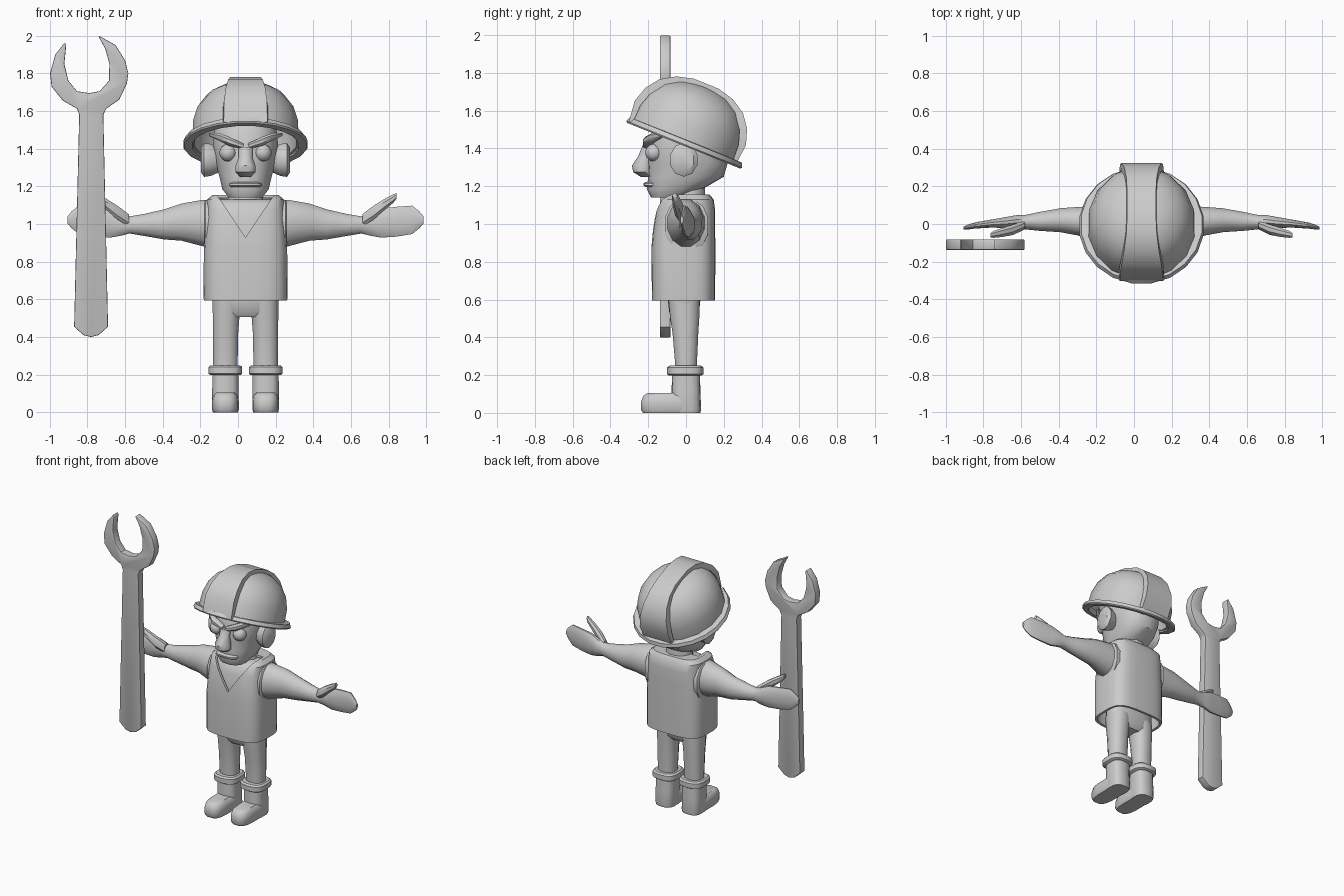
import bpy, bmesh
from math import cos, sin, pi, radians
from mathutils import Matrix, Vector

CX = 0.04  # the figure's own centre line (the wrench shifts the total bounds)


def ring(c, a, b, n=12, p=2.0, axis='z'):
    """Superellipse section; a, b are half sizes across the given axis."""
    pts = []
    for i in range(n):
        t = 2 * pi * (i + 0.5) / n
        u, v = cos(t), sin(t)
        u = a * (abs(u) ** (2 / p)) * (1 if u > 0 else -1)
        v = b * (abs(v) ** (2 / p)) * (1 if v > 0 else -1)
        off = Vector((u, v, 0)) if axis == 'z' else Vector((0, u, v))
        pts.append(Vector(c) + off)
    return pts


def loft(name, rings, caps=(True, True), closed=False, mat=None):
    bm = bmesh.new()
    rows = [[bm.verts.new(mat @ Vector(p) if mat else p) for p in r] for r in rings]
    n = len(rows[0])
    pairs = list(zip(rows, rows[1:])) + ([(rows[-1], rows[0])] if closed else [])
    for r0, r1 in pairs:
        for i in range(n):
            bm.faces.new((r0[i], r0[(i + 1) % n], r1[(i + 1) % n], r1[i]))
    if not closed:
        if caps[0]:
            bm.faces.new(rows[0])
        if caps[1]:
            bm.faces.new(rows[-1])
    bmesh.ops.recalc_face_normals(bm, faces=bm.faces)
    me = bpy.data.meshes.new(name)
    bm.to_mesh(me)
    bm.free()
    ob = bpy.data.objects.new(name, me)
    bpy.context.collection.objects.link(ob)
    return ob


def stack(name, secs, n=12, p=2.0, **kw):
    """Sections (dx, y, z, half x, half y) stacked upwards."""
    return loft(name, [ring((CX + d, y, z), a, b, n, p) for d, y, z, a, b in secs], **kw)


def limb(name, s, secs, n=10, p=2.0):
    """Sections (dx, y, z, half y, half z) running sideways on side s."""
    return loft(name, [ring((CX + s * d, y, z), a, b, n, p, 'x') for d, y, z, a, b in secs])


def solidify(ob, t):
    m = ob.modifiers.new("thickness", 'SOLIDIFY')
    m.thickness, m.offset = t, -1


# Vest shell, open below, with a V cut out of the front
vest_secs = [(0, -.013, .595, .222, .168), (0, -.013, .62, .224, .168), (0, -.014, .87, .222, .17),
             (0, -.010, .97, .215, .165), (0, -.002, 1.07, .208, .157), (0, .005, 1.13, .205, .142),
             (0, .01, 1.155, .175, .115)]
vest = stack("vest", vest_secs, 28, 3.6, caps=(False, True))
solidify(vest, .018)
tri = [(CX, .93), (CX + .25, 1.3), (CX - .25, 1.3)]
cutter = loft("neckline_cutter", [[(x, y, z) for x, z in tri] for y in (-.4, .02)])
cutter.hide_render = True
cut = vest.modifiers.new("neckline", 'BOOLEAN')
cut.operation, cut.object, cut.solver = 'DIFFERENCE', cutter, 'EXACT'

# Shirt inside the vest, neck, hips
stack("shirt", [(d, y, z - .025, a - .03, b - .03) for d, y, z, a, b in vest_secs[2:]], 28, 3.6)
stack("neck", [(0, .02, 1.08, .11, .09), (0, .02, 1.14, .095, .085), (0, .02, 1.24, .09, .08)], 12)
stack("hips", [(0, -.01, .505, .10, .06), (0, -.01, .535, .17, .08),
               (0, -.01, .60, .18, .088), (0, -.01, .72, .18, .09)], 16, 2.8)

# Head
stack("head", [(0, -.10, 1.14, .09, .085), (0, -.06, 1.185, .125, .148), (0, .0, 1.25, .14, .2),
               (0, .008, 1.32, .16, .212), (0, .01, 1.42, .175, .21), (0, .02, 1.52, .165, .19),
               (0, .02, 1.60, .12, .12)], 18, 2.4)
stack("nose", [(0, -.20, 1.25, .03, .04), (0, -.228, 1.275, .056, .052), (0, -.23, 1.31, .056, .056),
               (0, -.215, 1.355, .038, .04), (0, -.20, 1.41, .038, .032)], 10)
stack("mouth", [(0, -.17, 1.197, .08, .045), (0, -.17, 1.205, .088, .056),
                (0, -.17, 1.215, .085, .056), (0, -.17, 1.222, .07, .045)], 14, 3)

for s, side in ((-1, "right"), (1, "left")):
    # Face pairs
    bpy.ops.mesh.primitive_uv_sphere_add(segments=12, ring_count=8, radius=.046,
                                         location=(CX + s * .093, -.17, 1.378))
    bpy.context.object.name = side + "_eye"
    limb(side + "_brow", s, [(.012, -.205, 1.412, .026, .016), (.09, -.20, 1.44, .03, .026),
                             (.14, -.165, 1.462, .03, .022), (.195, -.11, 1.475, .012, .008)], 8)
    limb(side + "_ear", s, [(.14, -.01, 1.34, .05, .065), (.185, -.015, 1.34, .07, .085),
                            (.22, -.012, 1.34, .076, .09), (.237, -.01, 1.34, .052, .065)], 10)
    # Arm and hand in one piece, thumb, armhole rim
    limb(side + "_arm", s, [(.15, 0, 1.0, .105, .12), (.225, 0, 1.005, .10, .128),
                            (.34, .015, 1.01, .078, .102), (.43, .02, .998, .066, .083),
                            (.54, .014, .995, .052, .06), (.615, .01, .995, .04, .047),
                            (.66, .015, .998, .034, .062), (.72, .008, 1.005, .03, .08),
                            (.80, .002, 1.012, .022, .082), (.885, -.008, 1.022, .017, .078),
                            (.925, -.017, 1.022, .013, .045), (.945, -.022, 1.022, .008, .02)], 12)
    limb(side + "_thumb", s, [(.62, -.005, 1.02, .025, .035), (.68, -.03, 1.06, .03, .04),
                              (.74, -.045, 1.105, .026, .032), (.785, -.055, 1.135, .02, .024),
                              (.802, -.06, 1.15, .012, .016)], 8)
    limb(side + "_armhole_rim", s, [(.17, .003, .99, .118, .14), (.212, .003, .992, .118, .14),
                                    (.218, .003, .992, .11, .132)], 12, 2.3)
    # Leg, cuff, boot
    d = s * .107
    stack(side + "_leg", [(d, 0, .18, .063, .058), (d, 0, .27, .067, .06), (s * .106, -.003, .42, .069, .07),
                          (s * .103, -.007, .51, .073, .08), (s * .095, -.01, .60, .082, .085)], 12, 2.4)
    stack(side + "_cuff", [(d, -.004, .197, .08, .084), (d, -.004, .205, .091, .096),
                           (d, -.004, .24, .091, .096), (d, -.004, .25, .08, .084)], 14, 3)
    stack(side + "_boot_shaft", [(d, 0, 0, .068, .076), (d, 0, .02, .072, .08), (d, 0, .12, .071, .076),
                                 (d, 0, .22, .07, .074)], 14, 3)
    stack(side + "_boot_foot", [(d, -.082, 0, .064, .148), (d, -.082, .015, .072, .158),
                                (d, -.082, .06, .072, .157), (d, -.078, .09, .066, .15),
                                (d, -.074, .105, .05, .13)], 16, 3.2)

# Hard hat, tilted back: dome, brim, raised centre ridge
hat = Matrix.Translation((CX, -.005, 1.433)) @ Matrix.Rotation(radians(-22), 4, 'X')
profile = [(1.0, -.01), (.985, .10), (.90, .18), (.74, .245), (.50, .29), (.22, .312), (.08, .315)]
dome = loft("hat_dome", [ring((0, -.012, z), .288 * k, .305 * k, 16) for k, z in profile],
            caps=(False, True), mat=hat)
solidify(dome, .015)
loft("hat_brim", [ring((0, 0, z), r, r, 20) for r, z in
                  ((.28, .014), (.324, .012), (.334, -.012), (.328, -.02), (.285, -.02))],
     closed=True, mat=hat)
path = [(-k, z) for k, z in profile[:-1]] + [(k, z) for k, z in reversed(profile[:-1])]
strips = []
for k, z in path:
    w = .08 + .04 * abs(k) ** 3
    f = 1.055 if z > 0 else 1.0
    y, yi = -.012 + .305 * k * f, -.012 + .305 * k * .93
    top, low = z * 1.055, z * .93
    strips.append([(-w, yi, low), (-w + .004, y, top), (w - .004, y, top), (w, yi, low)])
loft("hat_ridge", strips, mat=hat)

# Wrench: flat outline with thickness
outline = [(-.82, .41), (-.78, .40), (-.74, .41), (-.69, .455), (-.715, 1.58), (-.70, 1.612),
           (-.63, 1.66), (-.59, 1.745), (-.582, 1.80), (-.60, 1.87), (-.65, 1.95), (-.73, 1.995),
           (-.742, 1.998), (-.705, 1.93), (-.683, 1.85), (-.685, 1.76), (-.735, 1.705), (-.79, 1.695),
           (-.855, 1.705), (-.90, 1.76), (-.922, 1.85), (-.912, 1.95), (-.92, 1.963), (-.97, 1.90),
           (-.998, 1.80), (-.99, 1.73), (-.93, 1.655), (-.855, 1.612), (-.843, 1.58), (-.87, 1.455 - 1.0)]
wrench = loft("wrench", [[(x, y, z) for x, z in outline] for y in (-.138, -.082)])
bev = wrench.modifiers.new("soft_edges", 'BEVEL')
bev.width, bev.segments, bev.limit_method, bev.angle_limit = .007, 2, 'ANGLE', radians(60)

# Apply modifiers, drop the cutter, smooth the shading
bpy.ops.object.select_all(action='SELECT')
bpy.context.view_layer.objects.active = vest
bpy.ops.object.convert(target='MESH')
bpy.data.objects.remove(cutter)
bpy.ops.object.shade_smooth_by_angle(angle=radians(38))
